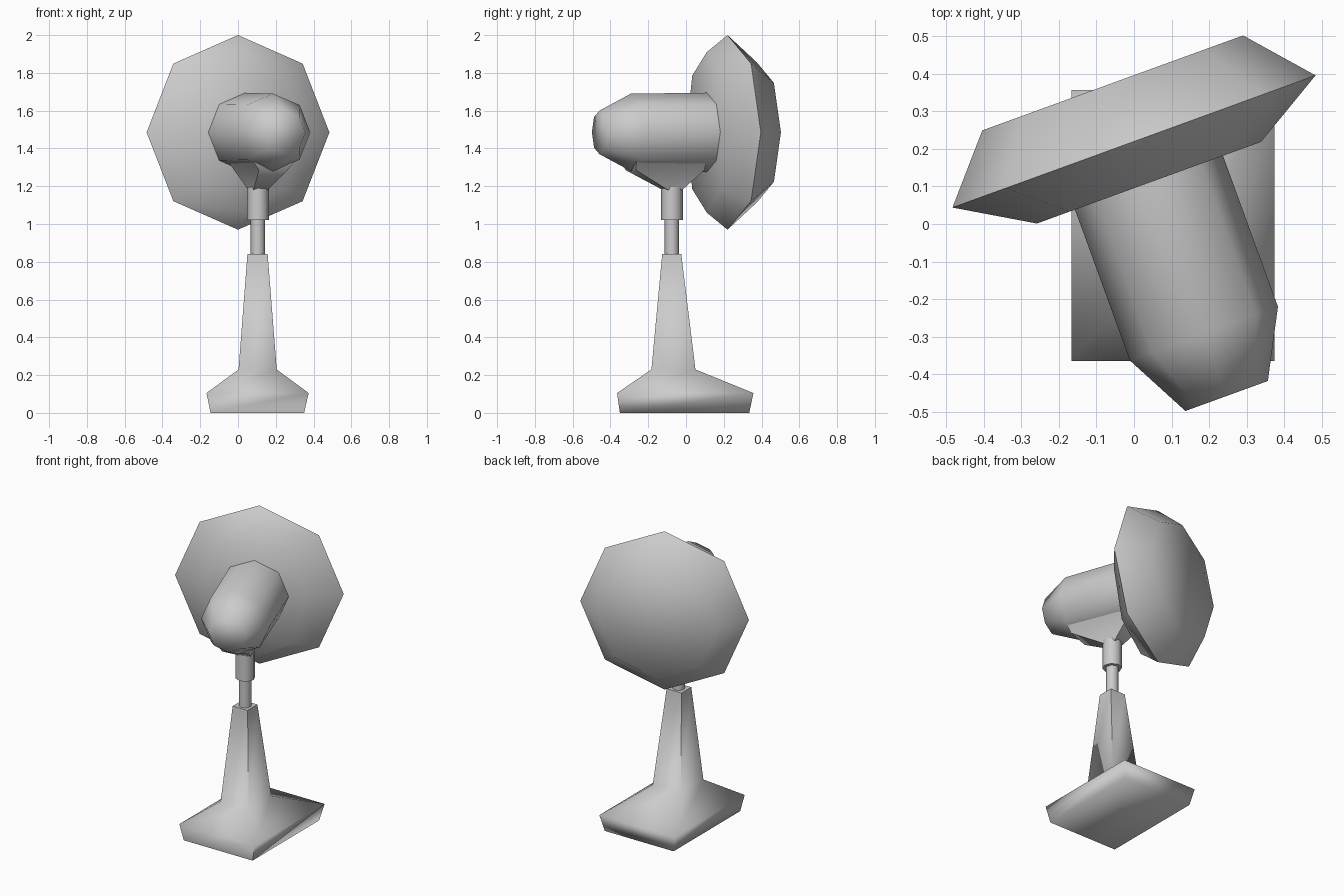
import bpy, bmesh, math
from mathutils import Vector

if "Cube" in bpy.data.objects:
    bpy.data.objects.remove(bpy.data.objects["Cube"])

YAW = math.radians(20)
HUB = Vector((0, 0.22, 1.485))
SIDE = Vector((math.cos(YAW), math.sin(YAW), 0))
REAR = Vector((math.sin(YAW), -math.cos(YAW), 0))
UP = Vector((0, 0, 1))


def loft(name, rings, sharp=65):
    """Skin a stack of equal-sized rings and cap both ends."""
    bm = bmesh.new()
    loops = [[bm.verts.new(p) for p in ring] for ring in rings]
    n = len(loops[0])
    for a, b in zip(loops, loops[1:]):
        for i in range(n):
            j = (i + 1) % n
            bm.faces.new((a[i], a[j], b[j], b[i]))
    bm.faces.new(loops[0])
    bm.faces.new(loops[-1])
    bmesh.ops.recalc_face_normals(bm, faces=bm.faces)
    me = bpy.data.meshes.new(name)
    bm.to_mesh(me)
    bm.free()
    ob = bpy.data.objects.new(name, me)
    bpy.context.collection.objects.link(ob)
    bpy.ops.object.select_all(action='DESELECT')
    ob.select_set(True)
    bpy.context.view_layer.objects.active = ob
    bpy.ops.object.shade_smooth_by_angle(angle=math.radians(sharp))
    return ob


def head_ring(a, w, h, n=8):
    """Ring around the tilted fan axis, a = distance behind the hub."""
    ang = [2 * math.pi * i / n for i in range(n)]
    return [HUB + REAR * a + SIDE * w * math.cos(t) + UP * h * math.sin(t) for t in ang]


def rect(z, x0, x1, y0, y1):
    return [Vector(p) for p in ((x0, y0, z), (x1, y0, z), (x1, y1, z), (x0, y1, z))]


def round_ring(z, r, n=8):
    return [Vector((0.105 + r * math.cos(2 * math.pi * i / n),
                    -0.075 + r * math.sin(2 * math.pi * i / n), z)) for i in range(n)]


def mount_ring(z, a0, a1, w):
    """Rectangle aligned with the fan axis."""
    return [Vector((HUB.x, HUB.y, z)) + REAR * a + SIDE * s
            for a, s in ((a0, -w), (a1, -w), (a1, w), (a0, w))]


# Octagonal fan cage
loft("fan_cage", [head_ring(-0.166, 0.37, 0.37),
                  head_ring(0, 0.515, 0.515),
                  head_ring(0.117, 0.318, 0.425)])

# Motor housing with tapered rear
loft("motor_housing", [head_ring(0.113, 0.21, 0.21),
                       head_ring(0.545, 0.21, 0.205),
                       head_ring(0.722, 0.117, 0.115)])

# Tapered mount beneath the motor
loft("motor_mount", [mount_ring(1.18, 0.27, 0.35, 0.04),
                     mount_ring(1.285, 0.16, 0.545, 0.08),
                     mount_ring(1.35, 0.16, 0.56, 0.13)])

# Neck collar and rod
loft("neck_collar", [round_ring(1.02, 0.058), round_ring(1.195, 0.058)])
loft("neck_rod", [round_ring(0.83, 0.038), round_ring(1.03, 0.038)])

# Base flowing into the tapered post
loft("base_and_post", [rect(0, -0.145, 0.35, -0.35, 0.335),
                       rect(0.105, -0.167, 0.374, -0.365, 0.357),
                       rect(0.23, 0.003, 0.205, -0.183, 0.05),
                       rect(0.84, 0.05, 0.157, -0.126, -0.025)], 80)
